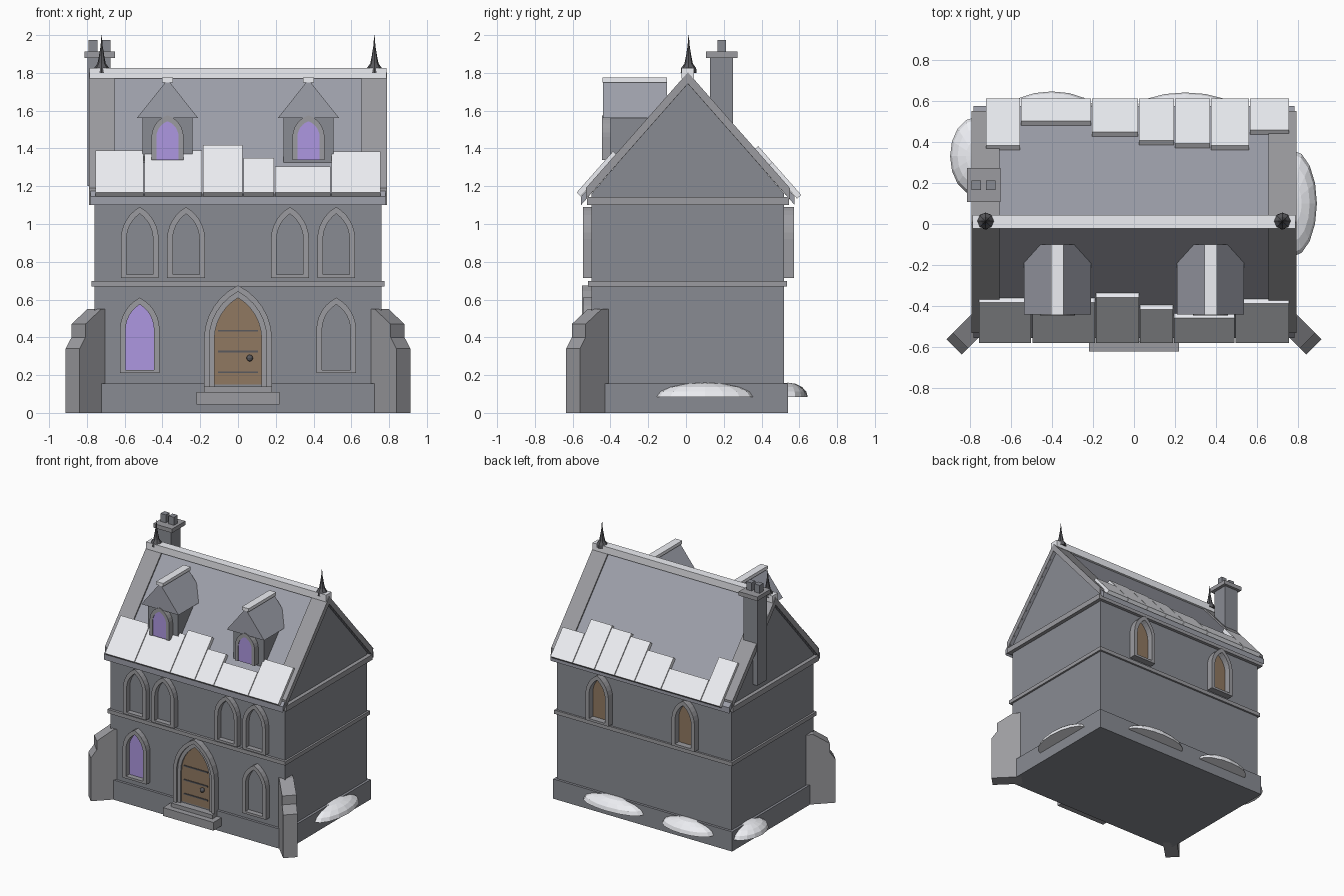
import bpy, bmesh, math
from mathutils import Vector, Matrix

if "Cube" in bpy.data.objects:
    bpy.data.objects.remove(bpy.data.objects["Cube"])

CY = 0.01                 # body centre in y
FRONT, BACK = -0.50, 0.52  # wall faces
SLOPE = 1.135


def material(name, rgb):
    m = bpy.data.materials.new(name)
    m.diffuse_color = (*rgb, 1)
    m.use_nodes = True
    m.node_tree.nodes["Principled BSDF"].inputs["Base Color"].default_value = m.diffuse_color
    return m


GLASS = material("violet_glass", (0.42, 0.31, 0.75))
WOOD = material("wood", (0.28, 0.19, 0.12))
SNOW = material("snow", (0.85, 0.86, 0.9))
SLATE = material("slate", (0.34, 0.35, 0.4))
STONE = material("wall_stone", (0.25, 0.26, 0.29))
TRIM = material("trim_stone", (0.33, 0.33, 0.35))
IRON = material("iron", (0.1, 0.1, 0.11))


def finish(name, bm, mat):
    bmesh.ops.recalc_face_normals(bm, faces=bm.faces)
    me = bpy.data.meshes.new(name)
    bm.to_mesh(me)
    bm.free()
    ob = bpy.data.objects.new(name, me)
    bpy.context.collection.objects.link(ob)
    me.materials.append(mat)
    return ob


def prism(name, pts, axis, a, b, mat):
    """Extrude a 2D outline from a to b; axis x uses (y, z), axis y uses (x, z)."""
    bm = bmesh.new()
    vs = [bm.verts.new((a, u, v) if axis == 'x' else (u, a, v)) for u, v in pts]
    face = bm.faces.new(vs)
    new = bmesh.ops.extrude_face_region(bm, geom=[face])['geom']
    d = Vector((b - a, 0, 0)) if axis == 'x' else Vector((0, b - a, 0))
    bmesh.ops.translate(bm, vec=d, verts=[g for g in new if isinstance(g, bmesh.types.BMVert)])
    return finish(name, bm, mat)


def box(name, x0, x1, y0, y1, z0, z1, mat):
    return prism(name, [(x0, z0), (x1, z0), (x1, z1), (x0, z1)], 'y', y0, y1, mat)


def arch(cx, w, z0, zs, zt, n=6):
    """Pointed arch outline, from the left foot over the tip to the right foot."""
    h = zt - zs
    r = (w * w + h * h) / (2 * w)
    end = math.asin(min(1, h / r))
    half = [(w - r + r * math.cos(end * i / n), zs + r * math.sin(end * i / n)) for i in range(n + 1)]
    half[-1] = (0, zt)
    right = [(w, z0)] + half
    return [(cx - u, v) for u, v in right] + [(cx + u, v) for u, v in right[-2::-1]]


def arch_frame(name, cx, w, t, z0, zs, zt, y0, y1, mat=TRIM):
    outer = arch(cx, w, z0, zs, zt)
    inner = arch(cx, w - t, z0, zs, zt - t * 1.2)
    prism(name, outer + inner[::-1], 'y', y0, y1, mat)


def window(name, cx, z0, zs, zt, wall, out, pane, w=0.10, depth=0.045):
    arch_frame(name + "_frame", cx, w, 0.03, z0, zs, zt, wall - out * 0.01, wall + out * depth)
    box(name + "_sill", cx - w, cx + w, wall, wall + out * depth, z0, z0 + 0.018, TRIM)
    prism(name + "_pane", arch(cx, w - 0.02, z0 + 0.01, zs, zt - 0.025), 'y',
          wall - out * 0.01, wall + out * 0.004, pane)


def roof_z(d, top=1.79):
    return top - SLOPE * d


def chevron(name, top, half, thick, x0, x1, mat):
    lo = roof_z(half, top)
    pts = [(CY - half, lo), (CY, top), (CY + half, lo),
           (CY + half, lo - thick), (CY, top - thick), (CY - half, lo - thick)]
    prism(name, pts, 'x', x0, x1, mat)


# Walls, plinth, string course and cornice
prism("walls", [(FRONT, 0.02), (BACK, 0.02), (BACK, 1.16), (CY, 1.75), (FRONT, 1.16)], 'x', -0.76, 0.76, STONE)
box("plinth", -0.78, 0.78, -0.52, 0.54, 0, 0.155, STONE)
box("string_course", -0.775, 0.775, -0.52, 0.535, 0.668, 0.698, TRIM)
box("cornice", -0.79, 0.79, -0.525, 0.545, 1.10, 1.142, TRIM)

# Roof with raised gable strips
chevron("roof", 1.787, 0.565, 0.045, -0.78, 0.78, SLATE)
for s, tag in ((-1, "left"), (1, "right")):
    chevron(tag + "_gable_coping", 1.803, 0.54, 0.06, s * 0.655, s * 0.79, TRIM)
box("ridge_cap", -0.785, 0.785, CY - 0.033, CY + 0.033, 1.77, 1.825, SNOW)

# Snow slabs on the eaves: (x0, x1, upper y)
front_snow = [(-.755, -.50, .375), (-.495, -.19, .375), (-.185, .025, .35),
              (.03, .19, .41), (.195, .49, .45), (.495, .755, .38)]
back_snow = [(-.72, -.555, .375), (-.55, -.21, .495), (-.205, .02, .44), (.025, .195, .40),
             (.20, .37, .385), (.375, .56, .375), (.565, .755, .45)]
for side, slabs, d1 in ((-1, front_snow, 0.567), (1, back_snow, 0.578)):
    for i, (x0, x1, y) in enumerate(slabs):
        d0 = y - side * CY - 0.015
        nx, nz = 0.022, 0.02
        q = [(d0, roof_z(d0)), (d1, roof_z(d1)), (d1 + nx, roof_z(d1) + nz), (d0 + nx, roof_z(d0) + nz)]
        tag = "front" if side < 0 else "back"
        prism(f"{tag}_roof_snow_{i}", [(CY + side * d, z) for d, z in q], 'x', x0, x1, SNOW)

# Dormers
for s, tag in ((-1, "left"), (1, "right")):
    c = s * 0.373
    box(tag + "_dormer_wall", c - 0.132, c + 0.132, -0.40, -0.15, 1.325, 1.565, STONE)
    prism(tag + "_dormer_roof", [(c - 0.163, 1.56), (c + 0.163, 1.56), (c, 1.765)], 'y', -0.44, -0.10, SLATE)
    box(tag + "_dormer_ridge", c - 0.03, c + 0.03, -0.443, -0.10, 1.75, 1.775, SNOW)
    arch_frame(tag + "_dormer_frame", c, 0.085, 0.026, 1.34, 1.46, 1.575, -0.39, -0.446)
    prism(tag + "_dormer_pane", arch(c, 0.062, 1.34, 1.46, 1.55), 'y', -0.39, -0.441, GLASS)

# Windows
for s, tag in ((-1, "left"), (1, "right")):
    for x, k in ((0.275, "inner"), (0.52, "outer")):
        window(f"{tag}_{k}_upper_window", s * x, 0.715, 0.92, 1.09, FRONT, -1, STONE)
    window(tag + "_ground_window", s * 0.52, 0.21, 0.44, 0.61, FRONT, -1,
           GLASS if s < 0 else STONE, w=0.105)
    window(tag + "_back_window", s * 0.375, 0.715, 0.92, 1.09, BACK, 1, WOOD, depth=0.053)

# Door and steps
arch_frame("door_outer_frame", 0, 0.18, 0.028, 0.13, 0.39, 0.675, -0.49, -0.55)
arch_frame("door_inner_frame", 0, 0.155, 0.03, 0.13, 0.39, 0.645, -0.49, -0.535)
prism("door_leaf", arch(0, 0.13, 0.15, 0.39, 0.61), 'y', -0.49, -0.523, WOOD)
for i in range(3):
    z = 0.21 + i * 0.11
    box(f"door_strap_{i}", -0.105, 0.105, -0.52, -0.528, z, z + 0.01, IRON)
bm = bmesh.new()
bmesh.ops.create_uvsphere(bm, u_segments=10, v_segments=6, radius=0.018,
                          matrix=Matrix.Translation((0.062, -0.533, 0.29)))
finish("door_knob", bm, IRON)
box("lower_step", -0.22, 0.22, -0.62, -0.50, 0.045, 0.11, TRIM)
box("upper_step", -0.18, 0.18, -0.575, -0.50, 0.11, 0.14, TRIM)

# Diagonal buttresses on the front corners
profile = [(-0.06, 0), (0.163, 0), (0.163, 0.34), (0.12, 0.40), (0.12, 0.47), (0.0, 0.55), (-0.06, 0.55)]
for s, tag, ang in ((-1, "left", -135), (1, "right", -45)):
    ob = prism(tag + "_buttress", profile, 'y', -0.052, 0.052, TRIM)
    ob.location = (s * 0.76, -0.483, 0)
    ob.rotation_euler.z = math.radians(ang)

# Chimney
box("chimney_shaft", -0.797, -0.675, 0.127, 0.25, 1.20, 1.885, STONE)
box("chimney_cap", -0.813, -0.65, 0.107, 0.272, 1.88, 1.912, TRIM)
for i, x in enumerate((-0.768, -0.697)):
    box(f"chimney_pot_{i}", x - 0.023, x + 0.023, 0.166, 0.212, 1.905, 1.975, STONE)

# Finials: lathed spikes
spike = [(0.042, 1.80), (0.040, 1.825), (0.022, 1.85), (0.014, 1.89), (0.006, 1.94), (0.001, 2.0)]
for s, tag in ((-1, "left"), (1, "right")):
    bm = bmesh.new()
    rings = [[bm.verts.new((s * 0.722 + r * math.cos(a), CY + 0.004 + r * math.sin(a), z))
              for a in (i * math.pi / 4 for i in range(8))] for r, z in spike]
    for lo, hi in zip(rings, rings[1:]):
        for i in range(8):
            bm.faces.new((lo[i], lo[(i + 1) % 8], hi[(i + 1) % 8], hi[i]))
    bm.faces.new(rings[0][::-1])
    bm.faces.new(rings[-1])
    finish(tag + "_finial", bm, IRON)

# Snow drifts on the plinth: flat-bottomed half ellipsoids
drifts = [("right", 0.77, 0.10, 0.12, 0.26), ("left", -0.77, 0.33, 0.125, 0.19),
          ("back_left", -0.40, 0.54, 0.22, 0.105), ("back_right", 0.25, 0.54, 0.26, 0.10)]
for tag, x, y, rx, ry in drifts:
    bm = bmesh.new()
    bmesh.ops.create_uvsphere(bm, u_segments=16, v_segments=8, radius=1)
    bmesh.ops.delete(bm, geom=[v for v in bm.verts if v.co.z < -0.01], context='VERTS')
    bmesh.ops.holes_fill(bm, edges=[e for e in bm.edges if e.is_boundary], sides=0)
    bmesh.ops.transform(bm, verts=bm.verts, matrix=Matrix.Translation((x, y, 0.083))
                        @ Matrix.Diagonal((rx, ry, 0.077, 1)))
    finish(tag + "_snow_drift", bm, SNOW)
